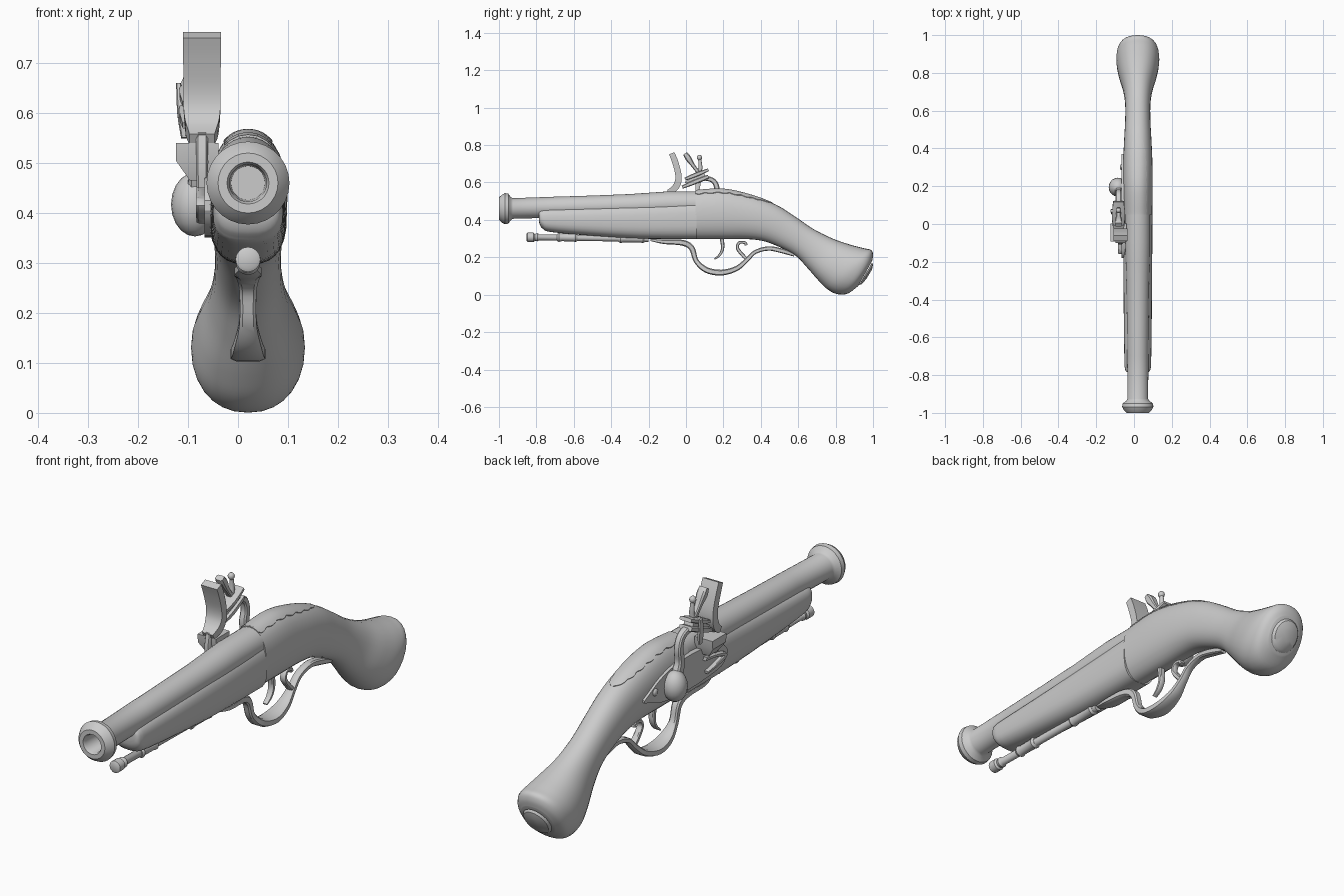
import bpy, bmesh, math
from mathutils import Vector

CX = 0.02    # barrel / stock centre line
LX = -0.082  # lock mechanism centre line


def smooth_path(rows, sub):
    """Catmull-Rom interpolation of tuples of numbers."""
    if sub < 2:
        return [tuple(r) for r in rows]
    out = []
    n = len(rows)
    for i in range(n - 1):
        p0, p1, p2, p3 = rows[max(i - 1, 0)], rows[i], rows[i + 1], rows[min(i + 2, n - 1)]
        for k in range(sub):
            t = k / sub
            out.append(tuple(0.5 * (2 * b + (c - a) * t + (2 * a - 5 * b + 4 * c - d) * t * t
                                    + (3 * b - a - 3 * c + d) * t ** 3)
                             for a, b, c, d in zip(p0, p1, p2, p3)))
    out.append(tuple(rows[-1]))
    return out


def section_point(st, a, power, grow=1.0):
    """Point on a superellipse section; station = x, top y z, bottom y z, half width."""
    x, y0, z0, y1, z1, hw = st
    c, s = math.cos(a), math.sin(a)
    c = math.copysign(abs(c) ** (2 / power), c) * grow
    s = math.copysign(abs(s) ** (2 / power), s) * grow
    return Vector((x + hw * c, (y0 + y1) / 2 + (y0 - y1) / 2 * s, (z0 + z1) / 2 + (z0 - z1) / 2 * s))


def finish(name, bm, angle=35):
    bmesh.ops.recalc_face_normals(bm, faces=bm.faces)
    me = bpy.data.meshes.new(name)
    bm.to_mesh(me)
    bm.free()
    ob = bpy.data.objects.new(name, me)
    bpy.context.collection.objects.link(ob)
    bpy.ops.object.select_all(action='DESELECT')
    ob.select_set(True)
    bpy.context.view_layer.objects.active = ob
    bpy.ops.object.shade_smooth_by_angle(angle=math.radians(angle))
    return ob


def loft(name, stations, sides=24, power=2.0, sub=1, angle=35):
    bm = bmesh.new()
    off = math.pi / sides if sides <= 8 else 0
    rings = [[bm.verts.new(section_point(st, off + 2 * math.pi * i / sides, power)) for i in range(sides)]
             for st in smooth_path(stations, sub)]
    for a, b in zip(rings, rings[1:]):
        for i in range(sides):
            j = (i + 1) % sides
            bm.faces.new((a[i], a[j], b[j], b[i]))
    bm.faces.new(rings[0])
    bm.faces.new(rings[-1])
    return finish(name, bm, angle)


def sweep(name, pts, sides=8, power=4.0, sub=5):
    """Bar along a side-view path; point = x, y, z, half width, half thickness."""
    p = smooth_path(pts, sub)
    st = []
    for i, (x, y, z, hw, ht) in enumerate(p):
        a, b = p[max(i - 1, 0)], p[min(i + 1, len(p) - 1)]
        dy, dz = b[1] - a[1], b[2] - a[2]
        l = math.hypot(dy, dz)
        ny, nz = -dz / l * ht, dy / l * ht
        st.append((x, y + ny, z + nz, y - ny, z - nz, hw))
    return loft(name, st, sides, power)


def turned(name, prof, x=CX, sides=24):
    """Round part along y; point = y, centre z, radius."""
    return loft(name, [(x, y, z + r, y, z - r, r) for y, z, r in prof], sides)


def ball(name, loc, scale, seg=20):
    bm = bmesh.new()
    bmesh.ops.create_uvsphere(bm, u_segments=seg, v_segments=seg // 2, radius=1)
    for v in bm.verts:
        v.co = Vector(loc) + Vector(v.co[k] * scale[k] for k in range(3))
    return finish(name, bm, 60)


# Barrel with flared muzzle and open bore
turned("barrel", [(-.80, .46, .034), (-.99, .46, .037), (-1, .46, .042), (-1, .46, .060), (-.985, .46, .074),
                  (-.968, .46, .083), (-.95, .46, .080), (-.935, .46, .060), (-.925, .461, .055),
                  (-.7, .468, .056), (-.5, .472, .058), (-.3, .477, .061), (-.2, .481, .064),
                  (-.1, .486, .066), (.06, .487, .066)], sides=28)

# Fore part of the stock
fore = [(-.787, .445, .40, .045), (-.782, .455, .375, .060), (-.765, .462, .352, .068), (-.72, .466, .335, .071),
        (-.5, .476, .315, .074), (-.25, .490, .300, .076), (.055, .510, .297, .078)]
loft("fore_stock", [(CX, y, t, y, b, w) for y, t, b, w in fore], 28, 2.7, 4)

# Rear stock, grip and bulbous butt
grip = [(CX,) + r for r in [
    (.05, .557, .05, .297, .077), (.20, .564, .20, .297, .079), (.35, .532, .33, .297, .077),
    (.48, .482, .42, .285, .072), (.58, .420, .51, .250, .067), (.68, .352, .59, .205, .067),
    (.78, .302, .65, .142, .078), (.87, .270, .71, .074, .100), (.95, .249, .76, .026, .113),
    (.99, .239, .81, .003, .111), (1.0, .213, .865, .006, .098), (.996, .182, .92, .046, .070)]]
loft("grip_stock", grip, 28, 2.2, 5)
# Butt cap
loft("butt_cap", [(CX, .995, .172, .925, .052, .062), (CX, 1.0, .162, .94, .056, .054),
                  (CX, .995, .135, .965, .085, .026)], 24)

# Scalloped tang ornament following the top of the stock
rows = [s for s in smooth_path(grip, 14) if s[1] < .47]
bm = bmesh.new()
grid = []
for k, s in enumerate(rows):
    t = k / (len(rows) - 1)
    e = (.52 + .10 * abs(math.sin(t * 22))) * math.sqrt(max(1 - t ** 5, .01))
    line = [section_point(s, math.pi / 2 - e, 2.2, .97)]
    line += [section_point(s, math.pi / 2 - e + 2 * e * i / 10, 2.2, 1.025) for i in range(11)]
    line += [section_point(s, math.pi / 2 + e, 2.2, .97)]
    grid.append([bm.verts.new(v) for v in line])
for a, b in zip(grid, grid[1:]):
    for i in range(len(a) - 1):
        bm.faces.new((a[i], a[i + 1], b[i + 1], b[i]))
finish("tang_ornament", bm)

# Ramrod with head, and its pipes
turned("ramrod", [(-.852, .307, .018), (-.848, .307, .025), (-.815, .307, .025), (-.808, .307, .018),
                  (-.795, .307, .022), (-.785, .307, .016), (-.2, .298, .016)], sides=16)
for i, (a, b, z) in enumerate([(-.69, -.58, .306), (-.36, -.22, .300)]):
    turned(f"ramrod_pipe_{i + 1}", [(a, z, .019), (a + .01, z, .024), (a + .025, z, .020),
                                    (b - .025, z, .021), (b - .01, z, .024), (b, z, .018)], sides=16)

# Trigger guard: bow, rear tail and curl
sweep("trigger_guard", [(CX, -.19, .293, .014, .006), (CX, -.12, .283, .028, .012), (CX, -.02, .278, .024, .016),
                        (CX, .03, .250, .018, .016), (CX, .055, .18, .018, .014), (CX, .11, .132, .030, .016),
                        (CX, .19, .118, .036, .016), (CX, .27, .140, .028, .014), (CX, .325, .185, .018, .012),
                        (CX, .37, .228, .016, .011), (CX, .44, .247, .017, .012), (CX, .51, .235, .018, .013),
                        (CX, .58, .213, .014, .010)])
sweep("guard_curl", [(CX, .33, .185, .014, .009), (CX, .30, .215, .014, .010), (CX, .275, .25, .013, .009),
                     (CX, .285, .278, .012, .008), (CX, .315, .278, .011, .008), (CX, .322, .264, .010, .008)])
# Trigger
sweep("trigger", [(CX, .19, .31, .014, .012), (CX, .196, .25, .013, .009), (CX, .18, .213, .012, .007),
                  (CX, .152, .190, .010, .004)])

# Lock plate on the side
plate = [(-.18, .425, .405), (-.14, .462, .365), (0, .492, .35), (.15, .492, .35), (.26, .468, .365),
         (.33, .435, .39), (.37, .415, .405)]
loft("lock_plate", [(-.054, y, t, y, b, .013) for y, t, b in plate], 4, 20, 3, 30)

# Cock: round base, curved neck, two jaws
ball("cock_base", (-.086, .195, .417), (.048, .050, .064))
sweep("cock_neck", [(LX, .19, .43, .020, .026), (LX, .160, .50, .017, .020), (LX, .166, .56, .016, .016),
                    (LX, .150, .605, .016, .014), (LX, .105, .622, .018, .013), (LX, .06, .605, .022, .012)])
sweep("lower_jaw", [(LX, -.02, .575, .030, .009), (LX, .04, .600, .037, .013), (LX, .12, .632, .030, .010)], sub=3)
sweep("flint", [(LX, -.005, .600, .024, .004), (LX, .04, .618, .026, .010), (LX, .10, .642, .022, .010)], 4, 20, 1)
sweep("upper_jaw", [(LX, -.005, .618, .030, .008), (LX, .05, .640, .037, .012), (LX, .12, .668, .028, .008)], sub=3)
# Jaw screw and finger piece
sweep("jaw_screw", [(LX, .06, .60, .011, .011), (LX, .078, .68, .011, .011), (LX, .073, .728, .008, .008)], 12, 2, 1)
ball("jaw_screw_head", (LX, .072, .733), (.014, .014, .015), 12)
sweep("jaw_finger", [(LX, .065, .655, .012, .010), (LX, .035, .695, .014, .011), (LX, .012, .73, .020, .017),
                     (LX, -.005, .755, .018, .012)], sub=3)
sweep("cock_side_lever", [(-.108, .06, .55, .006, .010), (-.114, .065, .60, .008, .014),
                          (-.119, .07, .66, .005, .008)], sub=3)

# Frizzen with its foot
sweep("frizzen", [(-.072, -.076, .756, .039, .016), (-.072, -.058, .71, .039, .017), (-.072, -.042, .65, .038, .017),
                  (-.072, -.042, .605, .038, .018), (-.072, -.060, .570, .034, .018),
                  (-.072, -.095, .548, .026, .012)], 4, 20, 4)
sweep("frizzen_foot", [(-.072, -.085, .56, .012, .014), (-.072, -.09, .50, .013, .020),
                       (-.072, -.09, .45, .011, .014)], sub=3)
# Powder pan
sweep("pan", [(-.075, -.045, .465, .022, .030), (-.082, -.045, .505, .044, .046), (-.082, -.045, .54, .044, .048)],
      4, 20, 1)
# Frizzen spring and bolt
sweep("frizzen_spring", [(-.073, -.02, .445, .010, .008), (-.073, -.09, .435, .011, .007),
                         (-.073, -.15, .415, .012, .010), (-.073, -.09, .395, .011, .008),
                         (-.073, -.03, .385, .010, .006)], sub=5)
ball("lock_screw", (-.066, .30, .425), (.009, .016, .016), 12)
